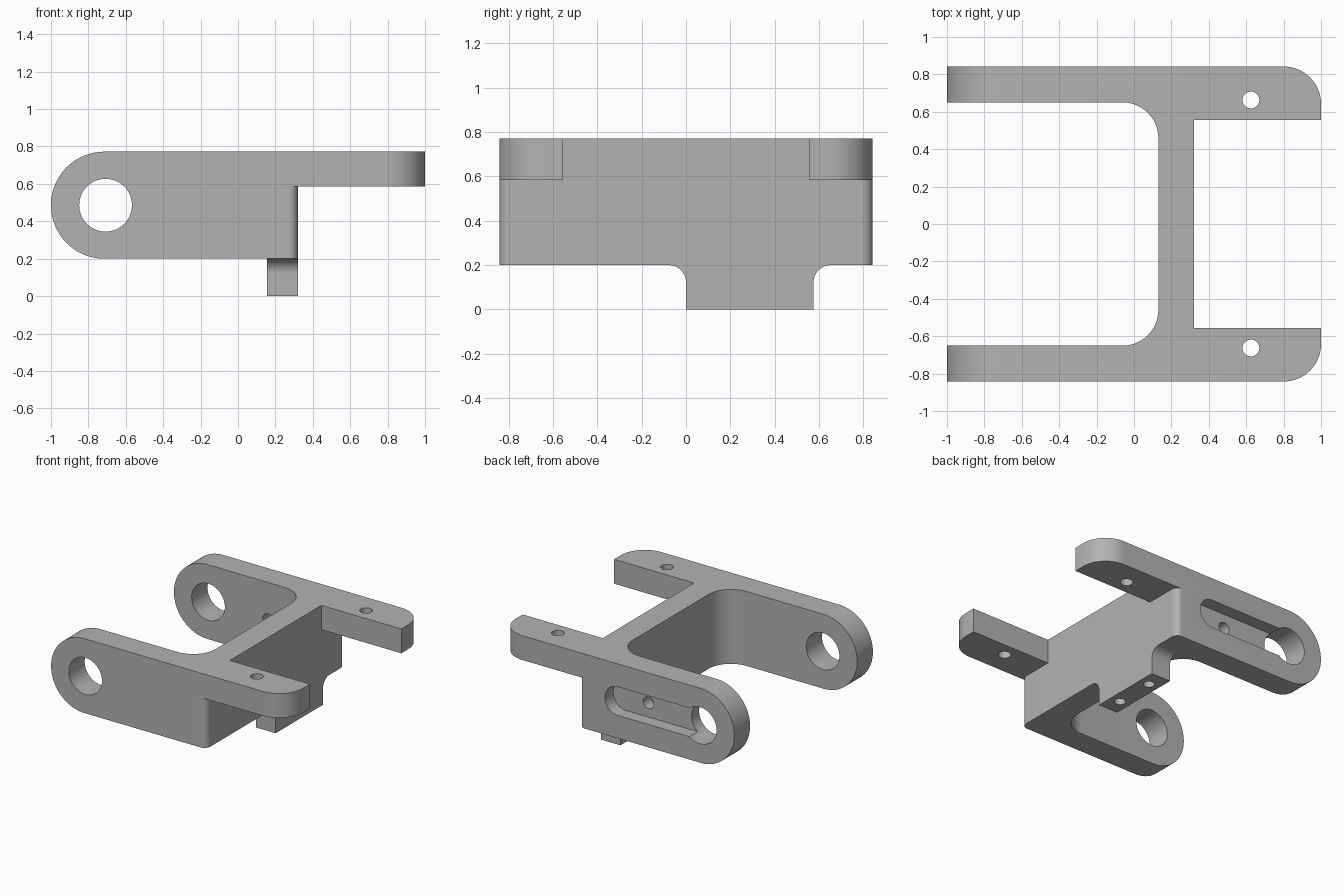
import bpy
import bmesh
import math
from mathutils import Vector

cube = bpy.data.objects.get("Cube")
if cube:
    bpy.data.objects.remove(cube, do_unlink=True)

grey = bpy.data.materials.new("neutral grey")
grey.use_nodes = True
grey.diffuse_color = (0.45, 0.45, 0.45, 1)
grey.node_tree.nodes["Principled BSDF"].inputs["Base Color"].default_value = grey.diffuse_color


def rounded(corners, steps=16):
    """Outline from (u, v, radius) corners, each rounded by its radius."""
    out = []
    for i, (u, v, r) in enumerate(corners):
        p = Vector((u, v))
        if r == 0:
            out.append(p)
            continue
        a = (Vector(corners[i - 1][:2]) - p).normalized()
        b = (Vector(corners[(i + 1) % len(corners)][:2]) - p).normalized()
        half = a.angle(b) / 2
        centre = p + (a + b).normalized() * r / math.sin(half)
        start = p + a * r / math.tan(half) - centre
        end = p + b * r / math.tan(half) - centre
        sweep = math.pi - 2 * half
        for k in range(steps + 1):
            t = k / steps
            out.append(centre + (start * math.sin((1 - t) * sweep)
                                 + end * math.sin(t * sweep)) / math.sin(sweep))
    return out


def circle(u, v, r, n=48):
    return [Vector((u + r * math.cos(2 * math.pi * k / n),
                    v + r * math.sin(2 * math.pi * k / n))) for k in range(n)]


def prism(name, outline, axis, low, high):
    """Extrude an outline along one axis."""
    place = {"x": lambda p, w: (w, p.x, p.y),
             "y": lambda p, w: (p.x, w, p.y),
             "z": lambda p, w: (p.x, p.y, w)}[axis]
    bm = bmesh.new()
    rings = [[bm.verts.new(place(p, w)) for p in outline] for w in (low, high)]
    bm.faces.new(rings[0])
    bm.faces.new(rings[1])
    n = len(outline)
    for i in range(n):
        j = (i + 1) % n
        bm.faces.new((rings[0][i], rings[0][j], rings[1][j], rings[1][i]))
    bmesh.ops.recalc_face_normals(bm, faces=bm.faces)
    mesh = bpy.data.meshes.new(name)
    bm.to_mesh(mesh)
    bm.free()
    mesh.materials.append(grey)
    obj = bpy.data.objects.new(name, mesh)
    bpy.context.collection.objects.link(obj)
    return obj


def combine(target, tool, operation):
    mod = target.modifiers.new("combine", "BOOLEAN")
    mod.operation = operation
    mod.solver = "EXACT"
    mod.object = tool
    bpy.context.view_layer.objects.active = target
    bpy.ops.object.modifier_apply(modifier=mod.name)
    bpy.data.objects.remove(tool, do_unlink=True)


# Main dimensions
W = 0.842            # half width
ARM = 0.65           # inner side of the arms
BASE, TOP = 0.2, 0.772
LEDGE = 0.585        # underside of the flanges
WALL_IN, WALL_OUT = 0.13, 0.32
MID = (BASE + TOP) / 2
LUG = (TOP - BASE) / 2
PIVOT = -1 + LUG

# Yoke: plan outline with arms, cross wall and flanges
half_plan = [(WALL_OUT, 0.555, 0), (1, 0.555, 0), (1, W, 0.2),
             (-1, W, 0), (-1, ARM, 0), (WALL_IN, ARM, 0.19)]
plan = half_plan + [(x, -y, r) for x, y, r in reversed(half_plan)]
yoke = prism("yoke_bracket", rounded(plan), "z", 0, 1)

# Side outline rounds the lugs and trims the height
side = [(-1, BASE, LUG - 0.0005), (1.2, BASE, 0), (1.2, TOP, 0), (-1, TOP, LUG - 0.0005)]
combine(yoke, prism("side_trim", rounded(side, 32), "y", -1, 1), "INTERSECT")

# Clear the space under the flanges, leaving rounded block corners
R = 0.05
under = []
for s in (1, -1):
    arc = [Vector((WALL_OUT - R + R * math.cos(t * math.pi / 16),
                   s * (W - R + R * math.sin(t * math.pi / 16)))) for t in range(9)]
    arc.append(Vector((WALL_OUT - R, s)))
    arc.append(Vector((1.2, s)))
    under += arc if s == 1 else arc[::-1]
combine(yoke, prism("under_flange", under, "z", -0.1, LEDGE), "DIFFERENCE")

# Lower tab with flared roots
F = 0.08
tab = [(-F, BASE + 0.06, 0), (-F, BASE, 0), (0, BASE, F - 0.002), (0, 0, 0),
       (0.575, 0, 0), (0.575, BASE, F - 0.002), (0.575 + F, BASE, 0),
       (0.575 + F, BASE + 0.06, 0)]
combine(yoke, prism("lower_tab", rounded(tab), "x", 0.155, WALL_OUT), "UNION")

# Pocket in the outer side of the back arm
pocket = [(PIVOT, MID - 0.11, 0), (0.1, MID - 0.11, 0.1095),
          (0.1, MID + 0.11, 0.1095), (PIVOT, MID + 0.11, 0)]
combine(yoke, prism("arm_pocket", rounded(pocket), "y", W - 0.1, 1), "DIFFERENCE")

# Pivot bore, pocket hole, flange holes and tab holes
combine(yoke, prism("pivot_bore", circle(PIVOT + 0.006, MID, 0.141, 64), "y", -1, 1), "DIFFERENCE")
combine(yoke, prism("pocket_hole", circle(-0.2, MID, 0.045), "y", 0.4, 1), "DIFFERENCE")
for s in (1, -1):
    combine(yoke, prism("flange_hole", circle(0.625, s * 0.663, 0.045), "z", 0.4, 1), "DIFFERENCE")
    combine(yoke, prism("tab_hole", circle(0.238, 0.2875 + s * 0.158, 0.04), "z", -0.1, 0.3),
            "DIFFERENCE")

# Smooth the curved walls, keep edges crisp
bpy.ops.object.select_all(action="DESELECT")
yoke.select_set(True)
bpy.context.view_layer.objects.active = yoke
bpy.ops.object.shade_smooth_by_angle(angle=math.radians(30))
